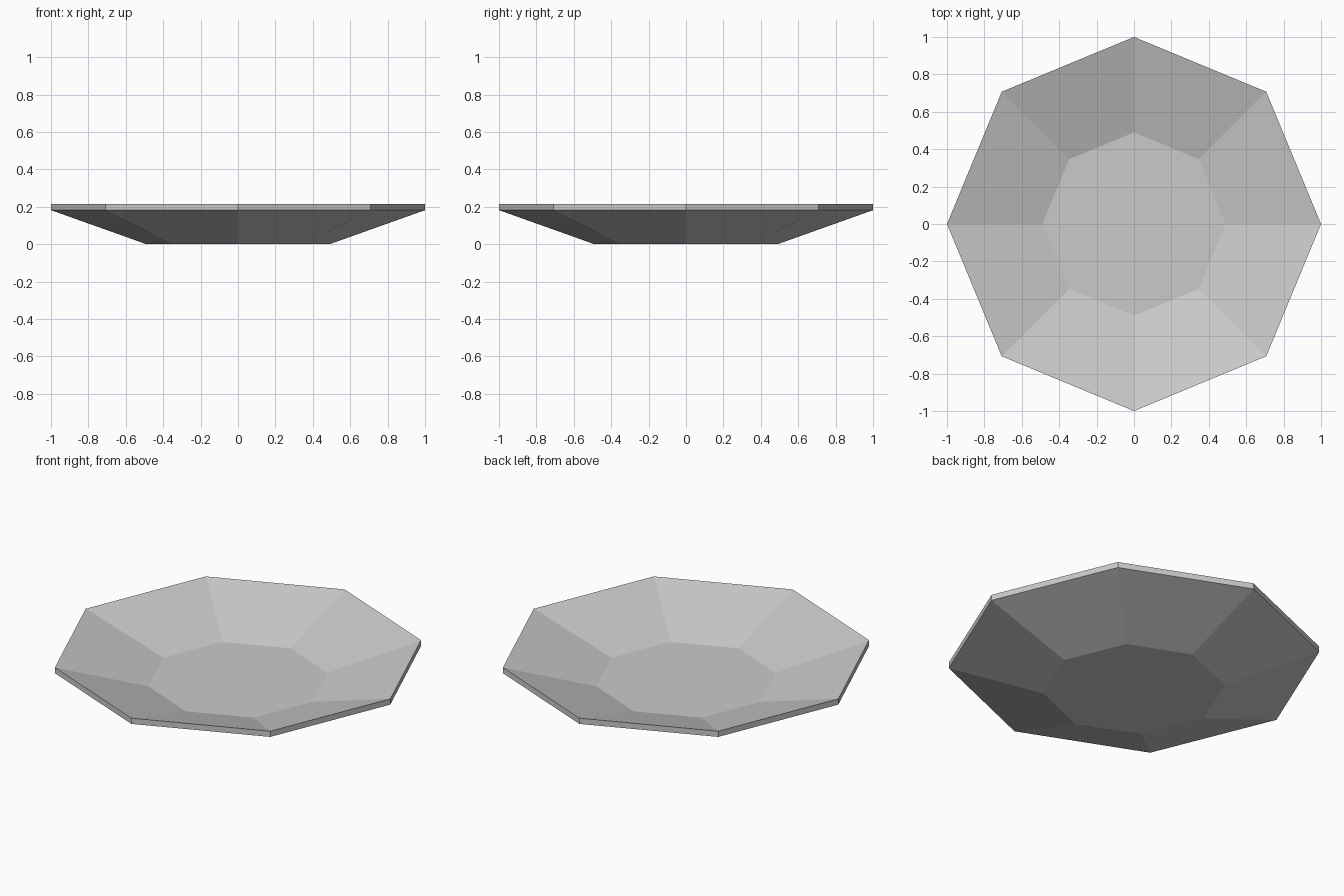
import bpy
import bmesh
from math import cos, sin, tau

SIDES = 8

default_cube = bpy.data.objects.get("Cube")
if default_cube:
    bpy.data.objects.remove(default_cube, do_unlink=True)

# Plain grey for the whole dish
grey = bpy.data.materials.new("light_grey")
grey.use_nodes = True
colour = (0.59, 0.59, 0.59, 1.0)
grey.diffuse_color = colour
grey.node_tree.nodes["Principled BSDF"].inputs["Base Color"].default_value = colour


def ring(bm, radius, z):
    """Add a regular ring of vertices with a corner on each axis."""
    angles = [tau * i / SIDES for i in range(SIDES)]
    return [bm.verts.new((radius * cos(a), radius * sin(a), z)) for a in angles]


def bridge(bm, lower, upper):
    """Join two rings with flat quads."""
    for i in range(SIDES):
        j = (i + 1) % SIDES
        bm.faces.new((lower[i], lower[j], upper[j], upper[i]))


# Dish section: underside, outer wall, rim edge, inner wall, floor
profile = [(0.49, 0.0), (1.0, 0.182), (1.0, 0.216), (0.49, 0.062)]

bm = bmesh.new()
rings = [ring(bm, radius, z) for radius, z in profile]
for lower, upper in zip(rings, rings[1:]):
    bridge(bm, lower, upper)
bm.faces.new(rings[0][::-1])
bm.faces.new(rings[-1])
bmesh.ops.recalc_face_normals(bm, faces=bm.faces)

mesh = bpy.data.meshes.new("plate")
bm.to_mesh(mesh)
bm.free()
mesh.materials.append(grey)
plate = bpy.data.objects.new("plate", mesh)
bpy.context.collection.objects.link(plate)
